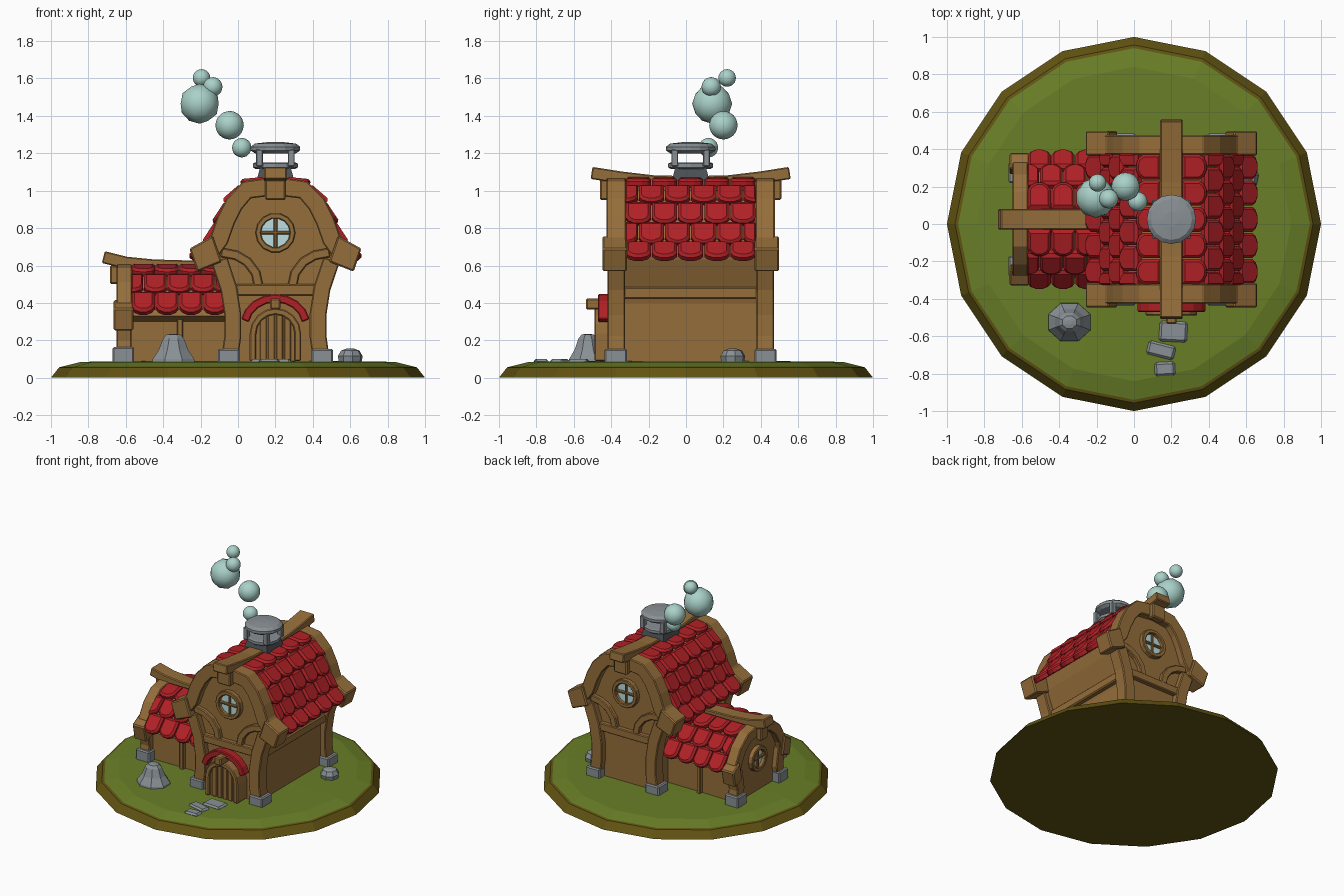
import bpy, bmesh, math
from mathutils import Vector, Matrix

if "Cube" in bpy.data.objects:
    bpy.data.objects.remove(bpy.data.objects["Cube"])

def material(name, r, g, b):
    m = bpy.data.materials.new(name)
    m.diffuse_color = (r, g, b, 1)
    m.use_nodes = True
    m.node_tree.nodes["Principled BSDF"].inputs["Base Color"].default_value = m.diffuse_color
    return m

WOOD = material("wood", .30, .155, .043)
RED = material("red_tile", .43, .015, .019)
GRASS = material("grass", .14, .21, .02)
SOIL = material("soil", .12, .088, .006)
STONE = material("stone", .25, .28, .30)
DARK = material("dark_stone", .07, .08, .09)
SMOKE = material("smoke", .40, .64, .58)
GLASS = material("glass", .50, .74, .76)

CX, CY = .2, .025   # centre lines of the main house and of the wing

def finish(name, bm, mat, bevel=0.0):
    bmesh.ops.recalc_face_normals(bm, faces=bm.faces)
    me = bpy.data.meshes.new(name)
    bm.to_mesh(me)
    bm.free()
    ob = bpy.data.objects.new(name, me)
    bpy.context.collection.objects.link(ob)
    me.materials.append(mat)
    if bevel:
        mod = ob.modifiers.new("bevel", 'BEVEL')
        mod.width = bevel
        mod.segments = 1
        mod.limit_method = 'ANGLE'
    return ob

def place(axis, u, a, z):
    # axis 'y': profile seen from the front; axis 'x': profile seen from the side
    return (CX + u, a, z) if axis == 'y' else (a, CY + u, z)

def prism(name, pts, axis, a, b, mat, bevel=0.0):
    bm = bmesh.new()
    A = [bm.verts.new(place(axis, u, a, z)) for u, z in pts]
    B = [bm.verts.new(place(axis, u, b, z)) for u, z in pts]
    bm.faces.new(A)
    bm.faces.new(B[::-1])
    for i in range(len(pts)):
        j = (i + 1) % len(pts)
        bm.faces.new((A[i], B[i], B[j], A[j]))
    return finish(name, bm, mat, bevel)

def ribbon(name, path, w, axis, a, b, mat, closed=False, bevel=.006):
    # a beam of width w that follows a path in the profile plane
    bm = bmesh.new()
    n, rings = len(path), []
    for i, (u, z) in enumerate(path):
        p = Vector(path[(i - 1) % n] if closed else path[max(i - 1, 0)])
        q = Vector(path[(i + 1) % n] if closed else path[min(i + 1, n - 1)])
        t = (q - p).normalized()
        o = Vector((-t.y, t.x)) * w / 2
        rings.append([bm.verts.new(place(axis, u + s * o.x, d, z + s * o.y))
                      for s, d in ((1, a), (1, b), (-1, b), (-1, a))])
    for i in range(n if closed else n - 1):
        r, q = rings[i], rings[(i + 1) % n]
        for k in range(4):
            bm.faces.new((r[k], r[(k + 1) % 4], q[(k + 1) % 4], q[k]))
    if not closed:
        bm.faces.new(rings[0])
        bm.faces.new(rings[-1][::-1])
    return finish(name, bm, mat, bevel)

def box(name, x, y, z, mat, bevel=.008, rot=0):
    bm = bmesh.new()
    bmesh.ops.create_cube(bm, size=1)
    c = Vector([sum(v) / 2 for v in (x, y, z)])
    bm.transform(Matrix.Translation(c) @ Matrix.Rotation(rot, 4, 'Z')
                 @ Matrix.Diagonal((x[1] - x[0], y[1] - y[0], z[1] - z[0], 1)))
    return finish(name, bm, mat, bevel)

def lathe(name, prof, n, x, y, mat, rot=0, sy=1):
    bm = bmesh.new()
    rings = [[bm.verts.new((x + r * math.cos(rot + i * math.tau / n),
                            y + sy * r * math.sin(rot + i * math.tau / n), z))
              for i in range(n)] for r, z in prof]
    for p, q in zip(rings, rings[1:]):
        for i in range(n):
            j = (i + 1) % n
            bm.faces.new((p[i], p[j], q[j], q[i]))
    bm.faces.new(rings[0])
    bm.faces.new(rings[-1])
    return finish(name, bm, mat)

def mirror(half):
    return [(-u, z) for u, z in half[:0:-1]] + half if half[0][0] == 0 \
        else [(-u, z) for u, z in half[::-1]] + half

def circle(u, z, r, n=14):
    return [(u + r * math.cos(i * math.tau / n), z + r * math.sin(i * math.tau / n)) for i in range(n)]

def tiles(name, path, rows, cols, axis, a0, a1):
    # staggered round-ended tiles on both slopes of a roof path
    P = [Vector(p) for p in path]
    seg = [(q - p).length for p, q in zip(P, P[1:])]
    step, w = sum(seg) / rows, (a1 - a0) / cols
    def at(s):
        for i, l in enumerate(seg):
            if s <= l or i == len(seg) - 1:
                return P[i] + (P[i + 1] - P[i]) * (s / l)
            s -= l
    outline = [(-.48, 0), (.48, 0), (.48, .72), (.36, .9), (.14, 1), (-.14, 1), (-.36, .9), (-.48, .72)]
    bm = bmesh.new()
    for side in (1, -1):
        for r in range(rows):
            p, e = at(r * step), at((r + 1.12) * step)
            t = e - p
            n = Vector((-t.y, t.x)).normalized()
            for c in range(cols + r % 2):
                mid = a0 + (c + .5 - .5 * (r % 2)) * w
                lo, hi = max(a0, mid - w / 2), min(a1, mid + w / 2)
                layers = []
                for k, h in ((1, -.012), (1, .016), (.78, .03)):
                    ring = []
                    for ou, ol in outline:
                        a = min(max(mid + ou * w, lo), hi)
                        a = (lo + hi) / 2 + (a - (lo + hi) / 2) * k
                        l = .5 + (ol - .5) * k
                        v = p + t * l + n * (h + .018 * l)
                        ring.append(bm.verts.new(place(axis, side * v.x, a, v.y)))
                    layers.append(ring)
                for A, B in zip(layers, layers[1:]):
                    for i in range(8):
                        bm.faces.new((A[i], A[(i + 1) % 8], B[(i + 1) % 8], B[i]))
                bm.faces.new(layers[0])
                bm.faces.new(layers[-1])
    return finish(name, bm, RED)

def window(name, z, r, axis, wall, out):
    # ring, glass and cross bars; out is the outward direction along the axis
    ribbon(name + "_ring", circle(0, z, r), .03, axis, wall - out * .02, wall + out * .035, WOOD, True, .005)
    prism(name + "_glass", circle(0, z, r), axis, wall - out * .01, wall + out * .008, GLASS)
    ribbon(name + "_bar_v", [(0, z - r), (0, z + r)], .02, axis, wall, wall + out * .02, WOOD)
    ribbon(name + "_bar_h", [(-r, z), (r, z)], .02, axis, wall, wall + out * .02, WOOD)

# Ground disc, grass on top of a soil rim
base = lathe("ground_disc", [(1, 0), (.957, .055), (.94, .06), (.84, .085), (.4, .09)], 16, 0, 0, SOIL)
base.data.materials.append(GRASS)
for f in base.data.polygons:
    if f.center.z > .058:
        f.material_index = 1

# Main house body and roof
roof = [(.05, 1.045), (.18, 1.015), (.26, .91), (.31, .79), (.36, .69), (.425, .63)]
prism("house_body", mirror([(.235, .07), (.235, .4), (.255, .48), (.31, .63), (.33, .72), (.29, .8),
                            (.24, .91), (.17, 1.0), (.05, 1.03)]), 'y', -.375, .425, WOOD)
tiles("main_roof_tiles", roof, 5, 5, 'y', -.325, .375)
for s in (-1, 1):
    x = CX + s * .25
    box("side_rail", (x - .025, x + .025), (-.34, .39), (.42, .485), WOOD)

# Main gables, front and back
for tag, out in (("front", -1), ("back", 1)):
    def d(v):
        return CY + out * v
    ribbon(tag + "_gable_arch", mirror([(0, 1.025), (.15, 1.005), (.22, .93), (.265, .84), (.30, .74), (.36, .66)]),
           .1, 'y', d(.345), d(.45), WOOD)
    ribbon(tag + "_gable_rail", [(-.25, .47), (.25, .47)], .06, 'y', d(.37), d(.435), WOOD)
    window(tag + "_window", .775, .092, 'y', d(.4), out)
    for s in (-1, 1):
        prism(tag + "_eave_block", [(s * u, z) for u, z in ((.335, .76), (.46, .69), (.418, .567), (.287, .62))],
              'y', d(.34), d(.472), WOOD, .008)
        ribbon(tag + "_post", [(s * u, z) for u, z in ((.245, .1), (.228, .22), (.228, .34), (.25, .48), (.3, .63))],
               .09, 'y', d(.35), d(.445), WOOD)
        ribbon(tag + "_brace", [(s * u, z) for u, z in ((.09, .49), (.105, .56), (.15, .62), (.21, .655), (.29, .67))],
               .05, 'y', d(.38), d(.43), WOOD)
        box(tag + "_foot", (CX + s * .25 - .058, CX + s * .25 + .058),
            sorted((d(.34), d(.46))), (.07, .155), STONE)
    # hanging end under the ridge
    box(tag + "_ridge_bracket", (CX - .055, CX + .055), sorted((d(.43), d(.485))), (.95, 1.06), WOOD)

# Sagging ridge beam
ribbon("main_ridge_beam", mirror([(0, 1.045), (.2, 1.05), (.37, 1.07), (.53, 1.095)]), .065, 'x',
       CX - .06, CX + .06, WOOD)

# Side wing
prism("wing_body", mirror([(.24, .07), (.24, .3), (.31, .33), (.26, .44), (.19, .52), (.05, .575)]),
      'x', -.61, .1, WOOD)
tiles("wing_roof_tiles", [(.05, .585), (.18, .54), (.26, .45), (.335, .345)], 3, 4, 'x', -.57, -.06)
ribbon("wing_gable_arch", mirror([(0, .575), (.13, .55), (.21, .485), (.265, .39), (.28, .32)]), .08, 'x',
       -.65, -.565, WOOD)
ribbon("wing_ridge_beam", [(u - CX, z) for u, z in ((-.72, .645), (-.6, .615), (-.45, .6), (-.1, .59))], .065,
       'y', CY - .055, CY + .055, WOOD)
box("wing_ridge_bracket", (-.685, -.64), (CY - .045, CY + .045), (.5, .6), WOOD)
window("wing_window", .34, .08, 'x', -.61, -1)
for s in (-1, 1):
    prism("wing_eave_block", [(s * u, z) for u, z in ((.27, .42), (.355, .37), (.33, .25), (.24, .28))],
          'x', -.665, -.56, WOOD, .008)
    ribbon("wing_post", [(s * .25, .1), (s * .235, .2), (s * .26, .34)], .085, 'x', -.65, -.57, WOOD)
    y = CY + s * .25
    box("wing_foot", (-.67, -.555), (y - .055, y + .055), (.07, .165), STONE)
    box("wing_wall_stud", (-.325, -.295), (y - .018, y + .018), (.08, .34), WOOD, .004)

# Door with arched frame, planks and red canopy
arch = [(.12 * math.cos(i * math.pi / 8), .235 + .12 * math.sin(i * math.pi / 8)) for i in range(9)]
path = [(.12, .09)] + arch + [(-.12, .09)]
prism("door_panel", path, 'y', -.468, -.36, WOOD)
ribbon("door_frame", path, .035, 'y', -.49, -.36, WOOD)
for u in (-.065, -.022, .022, .065):
    ribbon("door_plank", [(u, .09), (u, .36 - abs(u) * .6)], .036, 'y', -.478, -.45, WOOD, bevel=.004)
ribbon("door_canopy", [(.165 * math.cos(math.radians(a)), .28 + .145 * math.sin(math.radians(a)))
                       for a in range(10, 171, 20)], .045, 'y', -.47, -.405, RED)
box("door_keystone", (CX - .028, CX + .028), (-.535, -.41), (.365, .425), WOOD)

# Chimney with open, legged cap
lathe("chimney_shaft", [(.15, .95), (.14, 1.06), (.11, 1.14)], 4, CX, CY, DARK, math.pi / 4)
lathe("chimney_plate", [(.105, 1.115), (.12, 1.125), (.12, 1.145), (.11, 1.15)], 12, CX, CY, STONE)
for sx in (-1, 1):
    for sy in (-1, 1):
        x, y = CX + sx * .085, CY + sy * .085
        box("chimney_leg", (x - .018, x + .018), (y - .018, y + .018), (1.13, 1.22), STONE, .004)
lathe("chimney_cap", [(.11, 1.2), (.132, 1.215), (.132, 1.235), (.11, 1.252), (.04, 1.26)], 16, CX, CY, STONE)

# Smoke puffs
for x, y, z, r in ((.02, .12, 1.23, .052), (-.045, .2, 1.35, .076), (-.205, .14, 1.465, .107),
                   (-.135, .135, 1.555, .052), (-.195, .22, 1.603, .047)):
    bm = bmesh.new()
    bmesh.ops.create_icosphere(bm, subdivisions=3 if r < .1 else 2, radius=r, matrix=Matrix.Translation((x, y, z)))
    for f in bm.faces:
        f.smooth = True
    finish("smoke_puff", bm, SMOKE)

# Rocks and stepping stones
lathe("tall_rock", [(.125, .07), (.12, .1), (.085, .15), (.06, .21), (.04, .23), (.015, .235)], 8,
      -.345, -.525, STONE, math.pi / 8, .9)
lathe("small_rock", [(.06, .075), (.068, .115), (.05, .145), (.02, .156)], 8, .6, .25, STONE, .2)
for x, y, w, h, a in ((.21, -.575, .15, .11, -.05), (.145, -.675, .15, .075, -.25), (.165, -.775, .11, .075, .05)):
    box("stepping_stone", (x - w / 2, x + w / 2), (y - h / 2, y + h / 2), (.075, .1), STONE, .012, a)
